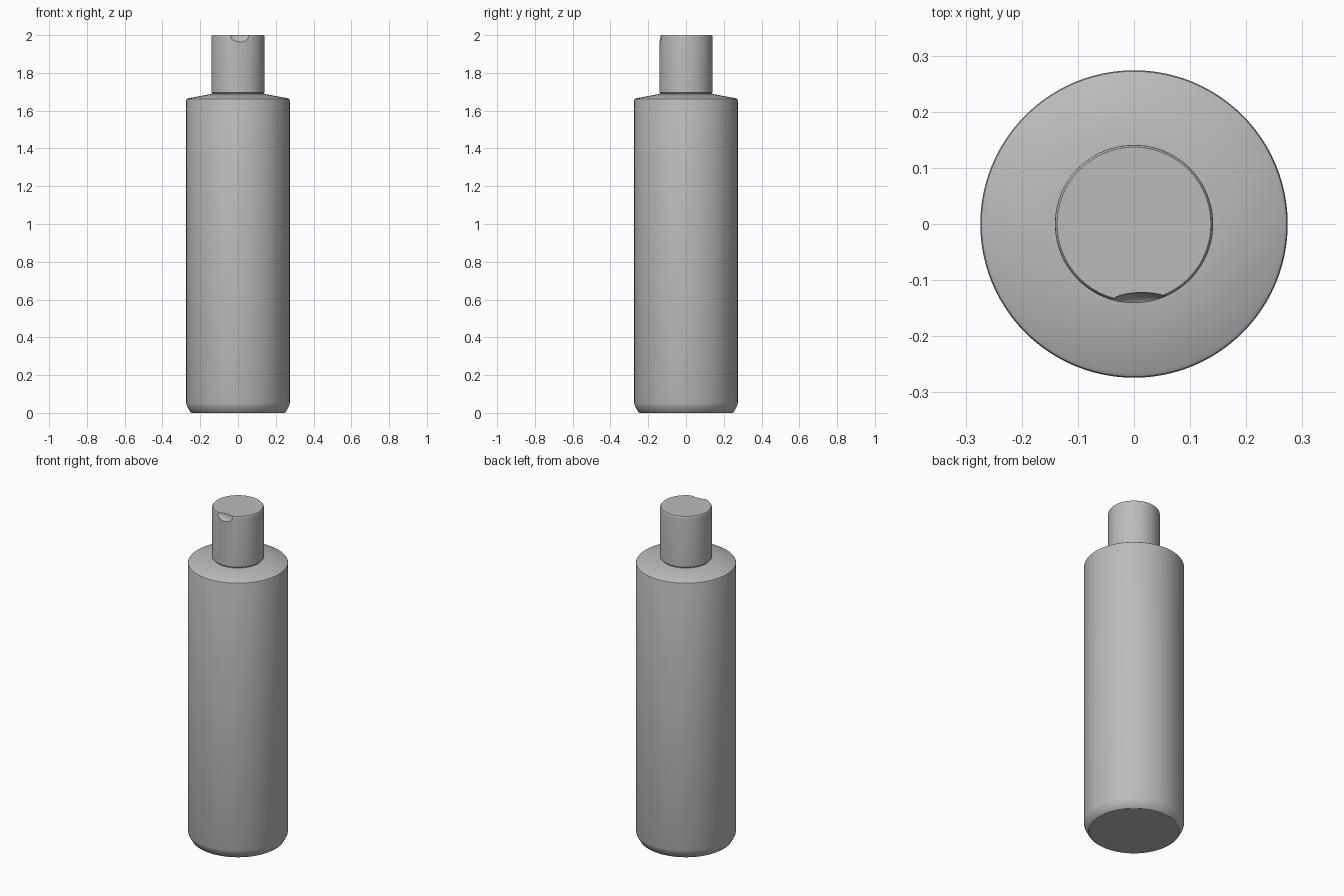
import bpy
import math

if "Cube" in bpy.data.objects:
    bpy.data.objects.remove(bpy.data.objects["Cube"], do_unlink=True)

SIDES = 96
grey = bpy.data.materials.new("plain grey")
grey.use_nodes = True
COLOR = (0.5, 0.5, 0.5, 1)
grey.diffuse_color = COLOR
grey.node_tree.nodes["Principled BSDF"].inputs["Base Color"].default_value = COLOR


def activate(obj):
    bpy.ops.object.select_all(action="DESELECT")
    obj.select_set(True)
    bpy.context.view_layer.objects.active = obj


def lathe(name, profile):
    """Closed solid of revolution from (radius, height) points, bottom to top."""
    verts, faces = [], []
    for r, z in profile:
        for i in range(SIDES):
            a = math.tau * i / SIDES
            verts.append((r * math.cos(a), r * math.sin(a), z))
    for k in range(len(profile) - 1):
        for i in range(SIDES):
            j = (i + 1) % SIDES
            faces.append((k * SIDES + i, k * SIDES + j,
                          (k + 1) * SIDES + j, (k + 1) * SIDES + i))
    faces.append(tuple(reversed(range(SIDES))))
    faces.append(tuple(range(len(verts) - SIDES, len(verts))))
    mesh = bpy.data.meshes.new(name)
    mesh.from_pydata(verts, [], faces)
    mesh.materials.append(grey)
    obj = bpy.data.objects.new(name, mesh)
    bpy.context.collection.objects.link(obj)
    return obj


# Bottle body with chamfered foot and sloping shoulder
body = lathe("bottle_body", [
    (0.246, 0), (0.252, 0.004), (0.270, 0.036), (0.274, 0.052),
    (0.274, 1.655), (0.272, 1.661), (0.266, 1.665), (0.143, 1.688)])

# Recessed neck between shoulder and cap
neck = lathe("neck", [(0.134, 1.67), (0.134, 1.71)])

# Cap with softened rims
cap = lathe("cap", [
    (0.137, 1.692), (0.141, 1.696), (0.141, 1.99), (0.140, 1.996), (0.137, 2.0)])

# Thumb recess scooped from the front of the cap rim
bpy.ops.mesh.primitive_uv_sphere_add(segments=48, ring_count=24, radius=1,
                                     location=(0.014, -0.148, 2.0))
cutter = bpy.context.object
cutter.name = "thumb_recess_cutter"
cutter.scale = (0.064, 0.026, 0.038)
cutter.data.materials.append(grey)

activate(cap)
cut = cap.modifiers.new("thumb_recess", "BOOLEAN")
cut.operation = "DIFFERENCE"
cut.solver = "EXACT"
cut.object = cutter
bpy.ops.object.modifier_apply(modifier=cut.name)
bpy.data.objects.remove(cutter, do_unlink=True)

for part in (body, neck, cap):
    activate(part)
    bpy.ops.object.shade_smooth_by_angle(angle=math.radians(32))
